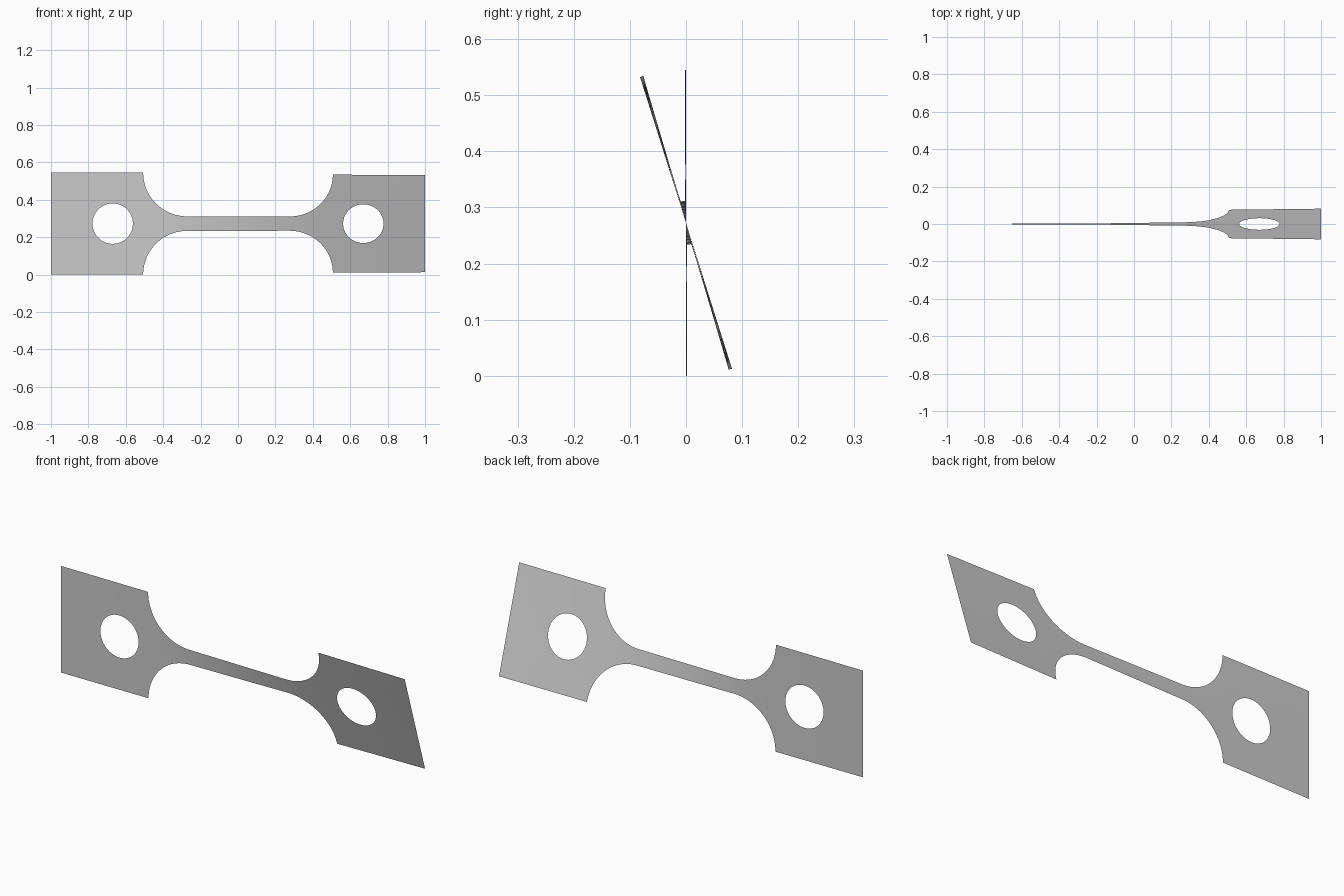
import bpy, bmesh
from math import sin, cos, pi, atan2, radians, sqrt

if "Cube" in bpy.data.objects:
    bpy.data.objects.remove(bpy.data.objects["Cube"])

H = 0.2725            # half height of the end plates
NECK = 0.039          # half height of the neck
INNER = 0.507         # where the end plates meet the fillets
R = H - NECK          # fillet radius
HOLE_X, HOLE_R = 0.67, 0.108

steel = bpy.data.materials.new("grey steel")
steel.use_nodes = True
grey = (0.6, 0.6, 0.6, 1)
steel.diffuse_color = grey
steel.node_tree.nodes["Principled BSDF"].inputs["Base Color"].default_value = grey


def half_height(x):
    d = max(0.0, abs(x) - (INNER - R))
    return H - sqrt(max(0.0, R * R - d * d))


# Columns of the neck, closely spaced along the fillets
fillet = [INNER - R + R * sin(i / 24 * pi / 2) for i in range(25)]
straight = [(INNER - R) * i / 8 for i in range(-7, 8)]
columns = [-x for x in reversed(fillet)] + straight + fillet

# The narrow part twists most: rate is inverse to the height
turn = [0.0]
for a, b in zip(columns, columns[1:]):
    turn.append(turn[-1] + (b - a) / half_height((a + b) / 2))


def twist(x):
    if x <= -INNER:
        return radians(0.4) * (x + 1) / (1 - INNER)
    if x >= INNER:
        return radians(16.2 + 1.3 * (x - INNER) / (1 - INNER))
    for i in range(len(columns) - 1):
        if x <= columns[i + 1]:
            f = (x - columns[i]) / (columns[i + 1] - columns[i])
            part = (turn[i] + f * (turn[i + 1] - turn[i])) / turn[-1]
            return radians(0.4 + 15.8 * part)


bm = bmesh.new()


def sheet(rows, closed=False):
    """Skin a grid of (x, z) points with quads."""
    grid = [[bm.verts.new((x, 0, z)) for x, z in row] for row in rows]
    for p, q in zip(grid, grid[1:]):
        n = len(p)
        for j in range(n if closed else n - 1):
            k = (j + 1) % n
            bm.faces.new((p[j], q[j], q[k], p[k]))


# Rays from the hole centre, passing through all four plate corners
near, far = HOLE_X - INNER, 1 - HOLE_X
corners = [atan2(s * H, x) for s in (-1, 1) for x in (-near, far)]
angles = sorted([2 * pi * (i + 0.5) / 64 - pi for i in range(64)] + corners)


def rim(a):
    c, s = cos(a), sin(a)
    reach = min((far if c > 0 else near) / max(abs(c), 1e-6), H / max(abs(s), 1e-6))
    return c * reach, s * reach


# Two end plates with round holes
outer = [rim(a) for a in angles]
inner = [(HOLE_R * cos(a), HOLE_R * sin(a)) for a in angles]
for side in (-1, 1):
    rings = []
    for f in (0, 0.5, 1):
        rings.append([(side * (HOLE_X + p[0] + f * (q[0] - p[0])), p[1] + f * (q[1] - p[1]))
                      for p, q in zip(inner, outer)])
    sheet(rings, closed=True)

# Filleted neck, sharing the plates' edge points
levels = sorted(z / H for x, z in outer if abs(x + near) < 1e-5)
sheet([[(x, t * half_height(x)) for t in levels] for x in columns])

bmesh.ops.remove_doubles(bm, verts=bm.verts[:], dist=0.00005)

# Twist about the long axis and lift onto the ground
for v in bm.verts:
    x, _, z = v.co
    a = twist(x)
    v.co = (x, -z * sin(a), z * cos(a) + H)

bmesh.ops.recalc_face_normals(bm, faces=bm.faces[:])
bm.normal_update()
if sum(f.normal.y * f.calc_area() for f in bm.faces) > 0:
    bmesh.ops.reverse_faces(bm, faces=bm.faces[:])

mesh = bpy.data.meshes.new("twisted_test_strip")
bm.to_mesh(mesh)
bm.free()
mesh.materials.append(steel)
for p in mesh.polygons:
    p.use_smooth = True
strip = bpy.data.objects.new("twisted_test_strip", mesh)
bpy.context.collection.objects.link(strip)
